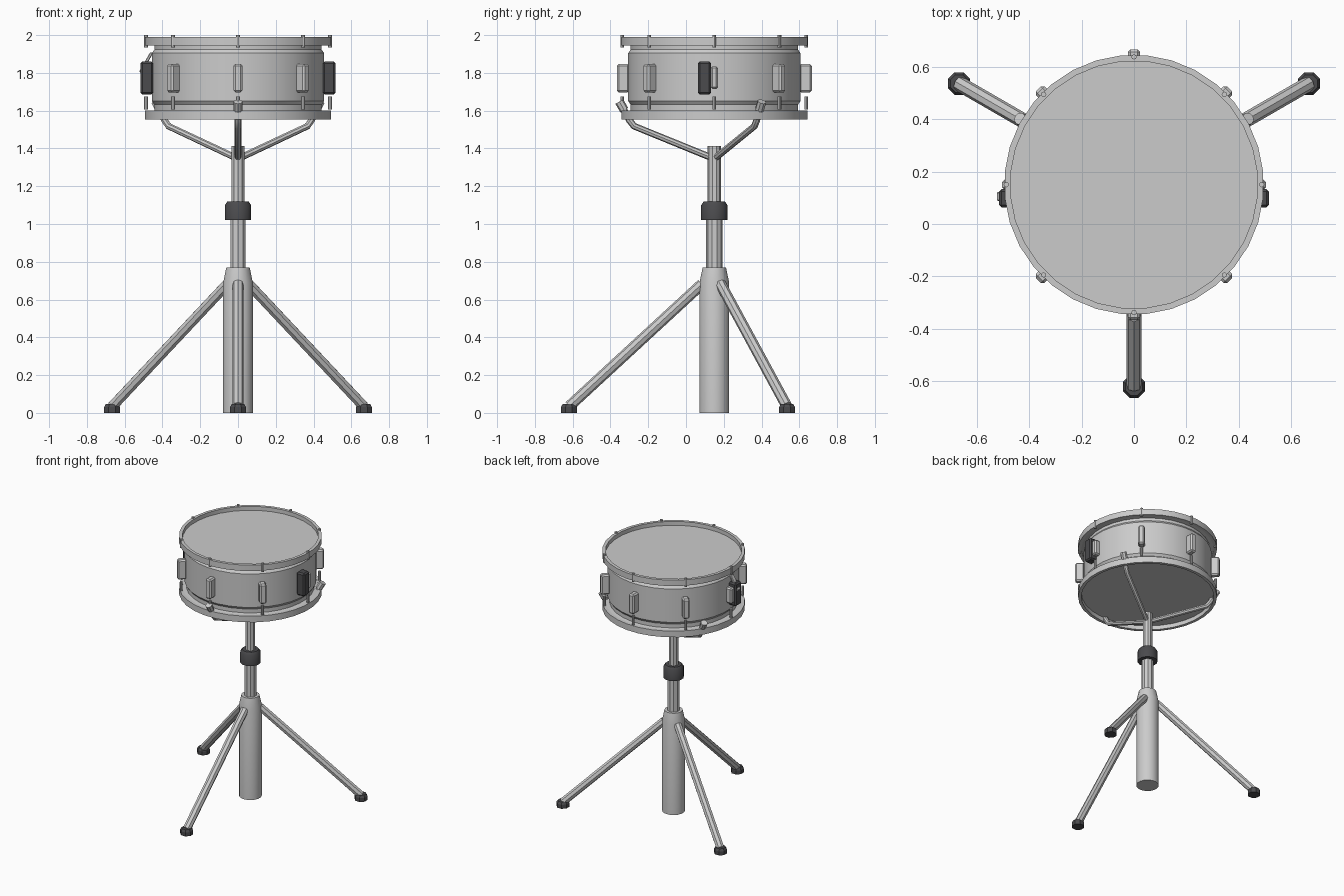
import bpy, bmesh, math
from mathutils import Vector, Matrix

if "Cube" in bpy.data.objects:
    bpy.data.objects.remove(bpy.data.objects["Cube"])

CY = 0.15  # the drum and stand axis sits at y = 0.15
AXIS = Vector((0, CY, 0))
dark = bpy.data.materials.new("dark_rubber")
dark.diffuse_color = (0.07, 0.07, 0.075, 1)
dark.use_nodes = True
dark.node_tree.nodes["Principled BSDF"].inputs["Base Color"].default_value = dark.diffuse_color


def finish(name, bm, mat=None, smooth=True):
    bmesh.ops.recalc_face_normals(bm, faces=bm.faces)
    me = bpy.data.meshes.new(name)
    bm.to_mesh(me)
    bm.free()
    ob = bpy.data.objects.new(name, me)
    bpy.context.collection.objects.link(ob)
    if mat:
        me.materials.append(mat)
    if smooth:
        bpy.ops.object.select_all(action='DESELECT')
        bpy.context.view_layer.objects.active = ob
        ob.select_set(True)
        bpy.ops.object.shade_smooth_by_angle(angle=math.radians(35))
    return ob


def lathe(name, profile, sides, mat=None, centre=AXIS, closed=False, smooth=True):
    """Spin an (r, z) profile; open profiles are capped, closed ones make a ring."""
    bm = bmesh.new()
    rings = [[bm.verts.new(centre + Vector((r * math.cos(a), r * math.sin(a), z)))
              for a in (2 * math.pi * (i + 0.5) / sides for i in range(sides))]
             for r, z in profile]
    pairs = list(zip(rings, rings[1:]))
    if closed:
        pairs.append((rings[-1], rings[0]))
    else:
        bm.faces.new(rings[0])
        bm.faces.new(rings[-1])
    for a, b in pairs:
        for i in range(sides):
            j = (i + 1) % sides
            bm.faces.new((a[i], a[j], b[j], b[i]))
    return finish(name, bm, mat, smooth)


def at(angle, r, z):
    return AXIS + Vector((r * math.cos(angle), r * math.sin(angle), z))


def tube(name, points, radius, sides=8, mat=None):
    """Round bar along a planar path, with mitred corners."""
    bm = bmesh.new()
    pts = [Vector(p) for p in points]
    heading = (pts[-1] - pts[0]).normalized()
    side = heading.cross(Vector((0, 0, 1)))
    side = side.normalized() if side.length > 1e-4 else Vector((1, 0, 0))
    rings = []
    for i, p in enumerate(pts):
        d0 = (p - pts[i - 1]).normalized() if i else (pts[1] - p).normalized()
        d1 = (pts[i + 1] - p).normalized() if i < len(pts) - 1 else d0
        up = side.cross((d0 + d1).normalized())
        rings.append([bm.verts.new(p + radius * (math.cos(a) * side + math.sin(a) * up))
                      for a in (2 * math.pi * k / sides for k in range(sides))])
    for a, b in zip(rings, rings[1:]):
        for k in range(sides):
            j = (k + 1) % sides
            bm.faces.new((a[k], a[j], b[j], b[k]))
    bm.faces.new(rings[0])
    bm.faces.new(rings[-1])
    return finish(name, bm, mat)


def block(name, centre, size, turn=0, tilt=0, bevel=0.01, mat=None):
    bm = bmesh.new()
    m = (Matrix.Translation(centre) @ Matrix.Rotation(turn, 4, 'Z')
         @ Matrix.Rotation(tilt, 4, 'Y') @ Matrix.Diagonal((*size, 1)))
    bmesh.ops.create_cube(bm, size=1, matrix=m)
    bmesh.ops.bevel(bm, geom=bm.edges[:], offset=bevel, segments=1, affect='EDGES')
    return finish(name, bm, mat, smooth=False)


# Drum shell, heads and hoops
lathe("drum_shell", [(0.44, 1.625), (0.458, 1.65), (0.458, 1.905), (0.44, 1.93)], 32)
lathe("top_head", [(0.445, 1.91), (0.445, 1.945), (0.475, 1.95), (0.475, 1.96)], 32)
lathe("bottom_head", [(0.475, 1.585), (0.475, 1.597), (0.445, 1.602), (0.445, 1.64)], 32)
for name, z0, z1 in (("top_hoop", 1.945, 1.99), ("bottom_hoop", 1.553, 1.60)):
    lathe(name, [(0.472, z0), (0.495, z0), (0.495, z1), (0.472, z1)], 32, closed=True)

# Tension rods at eight places, lugs at all but the two sides
for i in range(8):
    a = i * math.pi / 4
    for part, z0, z1 in (("upper_rod", 1.935, 2.0), ("lower_rod", 1.605, 1.675)):
        tube(f"{part}_{i}", [at(a, 0.487, z0), at(a, 0.487, z1)], 0.01)
    if i % 4:
        block(f"lug_{i}", at(a, 0.483, 1.772), (0.066, 0.047, 0.15), turn=a)

# Dark strainer blocks on both sides, with a throw-off lever on the left
for side, s in (("right", 1), ("left", -1)):
    block(f"{side}_strainer", Vector((s * 0.482, 0.098, 1.773)), (0.066, 0.07, 0.176), mat=dark)
    block(f"{side}_strainer_mount", Vector((s * 0.478, 0.15, 1.775)), (0.05, 0.04, 0.12))
block("throw_off_lever", Vector((-0.487, 0.105, 1.855)), (0.016, 0.035, 0.12),
      tilt=math.radians(30), bevel=0.004)

# Stand column
lathe("stand_base_tube", [(0.08, 0), (0.08, 0.69), (0.063, 0.77)], 16)
lathe("middle_tube", [(0.043, 0.7), (0.043, 1.05)], 10)
lathe("height_clamp", [(0.072, 1.02), (0.072, 1.1), (0.058, 1.12)], 12, mat=dark)
lathe("upper_tube", [(0.035, 1.0), (0.035, 1.412)], 10)

# Three legs with feet, and three basket arms
for i, deg in enumerate((-90, 30, 150)):
    a = math.radians(deg)
    tube(f"leg_{i}", [at(a, 0.065, 0.683), at(a, 0.768, 0.035)], 0.029)
    lathe(f"foot_{i}", [(0.046, 0), (0.046, 0.03), (0.036, 0.046)], 8, mat=dark,
          centre=at(a, 0.77, 0), smooth=False)
    tube(f"basket_arm_{i}", [at(a, 0.0, 1.345), at(a, 0.425, 1.518),
                             at(a, 0.45, 1.55), at(a, 0.496, 1.635)], 0.018)
    tube(f"arm_grip_{i}", [at(a, 0.477, 1.603), at(a, 0.503, 1.648)], 0.024)
